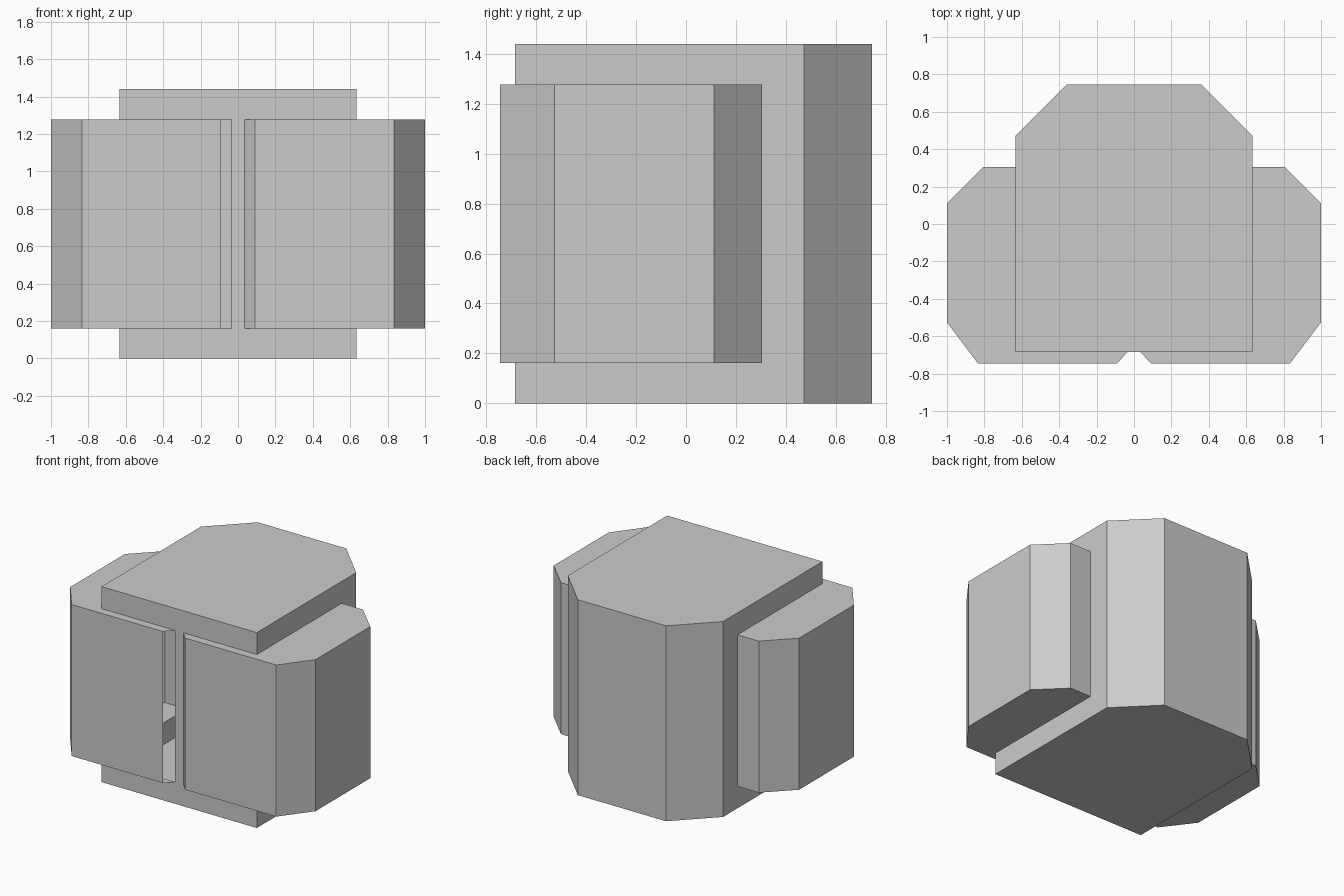
import bpy
import bmesh

cube = bpy.data.objects.get("Cube")
if cube:
    bpy.data.objects.remove(cube, do_unlink=True)

grey = bpy.data.materials.new("plain grey")
grey.use_nodes = True
colour = (0.6, 0.6, 0.6, 1)
grey.diffuse_color = colour
grey.node_tree.nodes["Principled BSDF"].inputs["Base Color"].default_value = colour


def prism(name, half_plan, bottom, top):
    """Extrude a plan, given as its +x half from front to back, mirrored in x."""
    mirrored = [(-x, y) for x, y in reversed(half_plan) if x > 0]
    bm = bmesh.new()
    base = bm.faces.new([bm.verts.new((x, y, bottom)) for x, y in half_plan + mirrored])
    up = bmesh.ops.extrude_face_region(bm, geom=[base], use_keep_orig=True)
    verts = [v for v in up["geom"] if isinstance(v, bmesh.types.BMVert)]
    bmesh.ops.translate(bm, verts=verts, vec=(0, 0, top - bottom))
    bmesh.ops.recalc_face_normals(bm, faces=bm.faces)
    mesh = bpy.data.meshes.new(name)
    bm.to_mesh(mesh)
    bm.free()
    mesh.materials.append(grey)
    obj = bpy.data.objects.new(name, mesh)
    bpy.context.collection.objects.link(obj)
    return obj


# Tall central block with chamfered back corners
body = prism("cabinet_shell", [(0.633, -0.685), (0.633, 0.472), (0.36, 0.746)], 0, 1.44)

# Wide side wings meeting in a V-shaped notch at the front
wings = prism("side_wings", [(0, -0.647), (0.091, -0.746), (0.834, -0.746), (1, -0.526),
                             (1, 0.112), (0.806, 0.304)], 0.161, 1.278)

# Join both into one hollow shell
join = body.modifiers.new("join wings", 'BOOLEAN')
join.operation = 'UNION'
join.solver = 'EXACT'
join.object = wings
graph = bpy.context.evaluated_depsgraph_get()
shell = bpy.data.meshes.new_from_object(body.evaluated_get(graph))
body.modifiers.clear()
body.data = shell
bpy.data.objects.remove(wings, do_unlink=True)

# Open slot: the notch face on the -x wing is left out
bm = bmesh.new()
bm.from_mesh(shell)
slot = [f for f in bm.faces
        if -0.1 < f.calc_center_median().x < 0 and f.normal.x > 0.3 and f.normal.y < -0.3]
bmesh.ops.delete(bm, geom=slot, context='FACES')
bm.to_mesh(shell)
bm.free()
